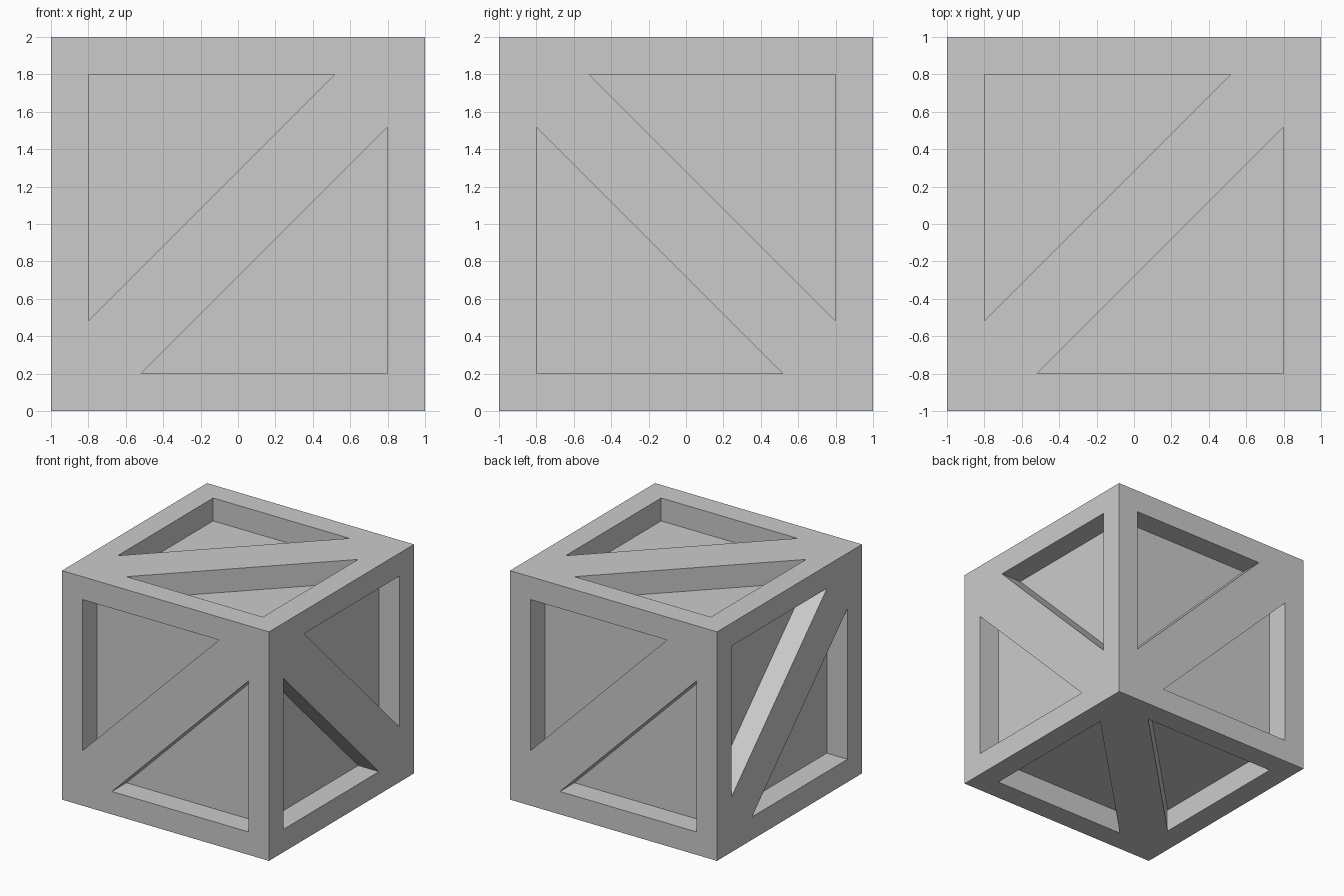
import bpy, bmesh
from math import radians
from mathutils import Matrix

if "Cube" in bpy.data.objects:
    bpy.data.objects.remove(bpy.data.objects["Cube"])

RIM = 0.8      # half size of each recessed panel
DEPTH = 0.2    # recess depth
CUT = 0.517    # where the brace edges meet the rim


def add_object(name, bm):
    mesh = bpy.data.meshes.new(name)
    bm.to_mesh(mesh)
    bm.free()
    obj = bpy.data.objects.new(name, mesh)
    obj.location.z = 1
    bpy.context.collection.objects.link(obj)
    return obj


# Crate body: cube with every side inset and pushed in
bm = bmesh.new()
bmesh.ops.create_cube(bm, size=2)
sides = list(bm.faces)
bmesh.ops.inset_individual(bm, faces=sides, thickness=1 - RIM, use_even_offset=True)
panels = bmesh.ops.extrude_discrete_faces(bm, faces=sides)["faces"]
for face in panels:
    face.normal_update()
    bmesh.ops.translate(bm, verts=face.verts, vec=-face.normal * DEPTH)
bm.normal_update()
add_object("crate_body", bm)


def add_brace(name, rotation):
    """Diagonal plank with pointed ends, modelled facing up and then turned."""
    outline = [(-RIM, -RIM), (-CUT, -RIM), (RIM, CUT),
               (RIM, RIM), (CUT, RIM), (-RIM, -CUT)]
    bm = bmesh.new()
    base = bm.faces.new([bm.verts.new((x, y, 1 - DEPTH)) for x, y in outline])
    top = bmesh.ops.extrude_face_region(bm, geom=[base], use_keep_orig=True)["geom"]
    bmesh.ops.translate(bm, vec=(0, 0, DEPTH),
                        verts=[g for g in top if isinstance(g, bmesh.types.BMVert)])
    bmesh.ops.recalc_face_normals(bm, faces=bm.faces)
    bmesh.ops.transform(bm, matrix=rotation, verts=bm.verts)
    add_object(name, bm)


def turn(angle, axis):
    return Matrix.Rotation(radians(angle), 4, axis)


# Diagonal braces, one per side (right and bottom run the other way)
upright, flip = turn(90, 'X'), turn(90, 'Z')
add_brace("top_brace", Matrix.Identity(4))
add_brace("bottom_brace", turn(180, 'X') @ flip)
add_brace("front_brace", upright)
add_brace("right_brace", turn(90, 'Z') @ upright @ flip)
add_brace("back_brace", turn(180, 'Z') @ upright)
add_brace("left_brace", turn(270, 'Z') @ upright)
